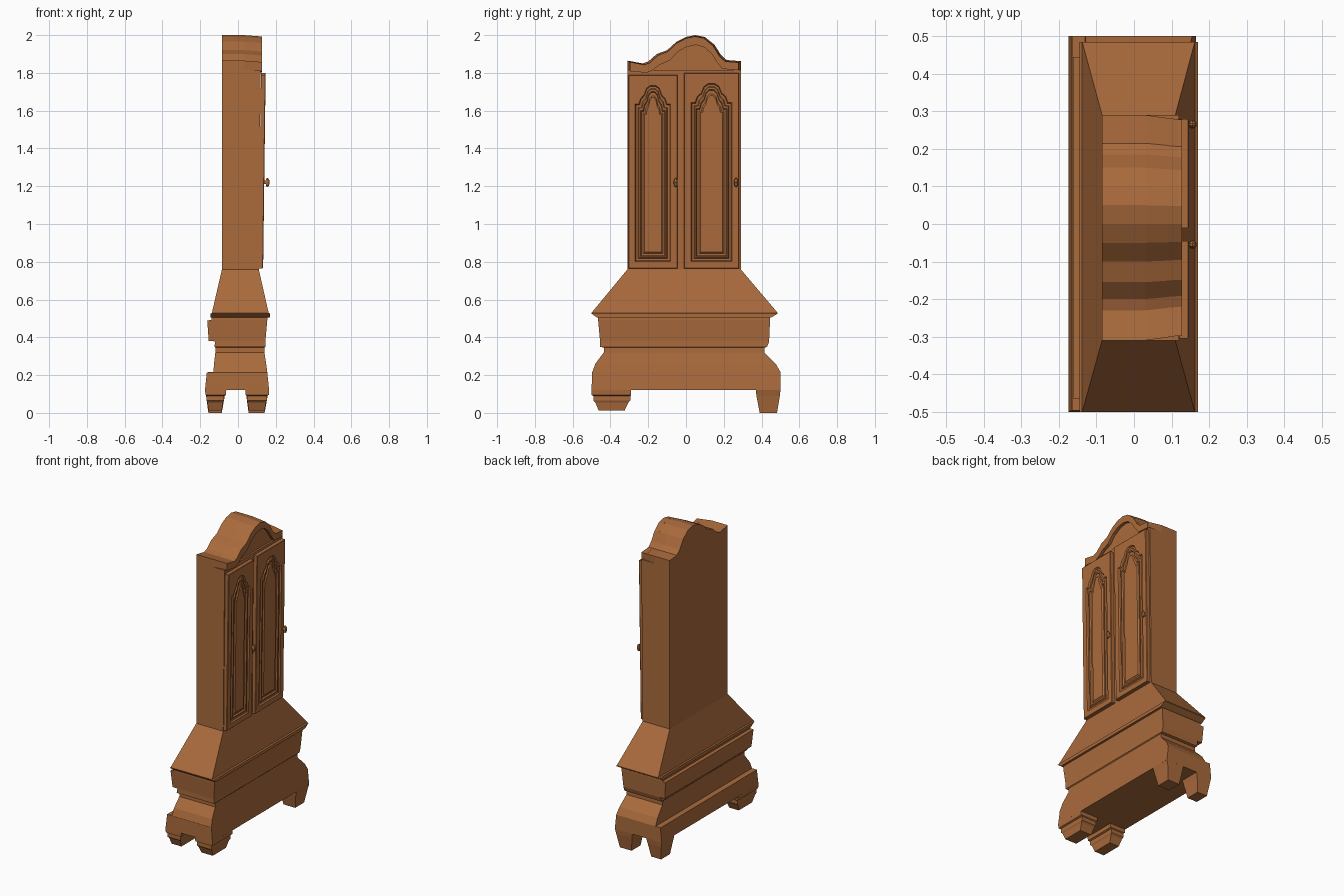
import bpy, bmesh, math

wood = bpy.data.materials.new("warm brown wood")
wood.diffuse_color = (0.40, 0.145, 0.045, 1)


def loft(name, loops, cap_start=True, cap_end=True):
    """Skin a series of closed loops with equal point counts."""
    bm = bmesh.new()
    rings = [[bm.verts.new(p) for p in lp] for lp in loops]
    n = len(rings[0])
    for a, b in zip(rings, rings[1:]):
        for i in range(n):
            j = (i + 1) % n
            bm.faces.new((a[i], a[j], b[j], b[i]))
    if cap_start:
        bm.faces.new(rings[0][::-1])
    if cap_end:
        bm.faces.new(rings[-1])
    bmesh.ops.recalc_face_normals(bm, faces=bm.faces)
    me = bpy.data.meshes.new(name)
    bm.to_mesh(me)
    bm.free()
    me.materials.append(wood)
    ob = bpy.data.objects.new(name, me)
    bpy.context.collection.objects.link(ob)
    return ob


def rect_stack(name, rings):
    """Stack of rectangles: z, x0, x1, y0, y1."""
    return loft(name, [[(x0, y0, z), (x1, y0, z), (x1, y1, z), (x0, y1, z)]
                       for z, x0, x1, y0, y1 in rings])


# Flared base chest with ledges and waist
rect_stack("base_chest", [
    (0.12, -0.175, 0.165, -0.50, 0.50),
    (0.215, -0.165, 0.155, -0.497, 0.50),
    (0.216, -0.13, 0.155, -0.496, 0.50),
    (0.26, -0.127, 0.149, -0.48, 0.475),
    (0.32, -0.12, 0.14, -0.435, 0.415),
    (0.345, -0.12, 0.14, -0.435, 0.415),
    (0.35, -0.125, 0.145, -0.455, 0.43),
    (0.379, -0.12, 0.145, -0.455, 0.44),
    (0.38, -0.155, 0.145, -0.455, 0.44),
    (0.49, -0.163, 0.155, -0.465, 0.445),
    (0.491, -0.14, 0.155, -0.465, 0.445),
    (0.505, -0.14, 0.155, -0.465, 0.445)])

# Moulding and sloping shoulder
rect_stack("shoulder", [
    (0.504, -0.145, 0.17, -0.47, 0.45),
    (0.525, -0.145, 0.17, -0.50, 0.485),
    (0.53, -0.138, 0.162, -0.50, 0.485),
    (0.76, -0.085, 0.11, -0.31, 0.29)])

# Tall upper case
rect_stack("upper_case", [
    (0.755, -0.085, 0.11, -0.31, 0.29),
    (1.815, -0.085, 0.12, -0.31, 0.29)])

# Feet: stepped wide pair at one end, tapered narrow pair at the other
for side, x0, x1 in (("back", -0.175, -0.062), ("front", 0.038, 0.165)):
    rect_stack(side + "_left_foot", [
        (0.121, x0, x1, -0.50, -0.29),
        (0.095, x0 + 0.003, x1 - 0.002, -0.50, -0.29),
        (0.09, x0 + 0.009, x1 - 0.012, -0.49, -0.295),
        (0.065, x0 + 0.009, x1 - 0.012, -0.49, -0.295),
        (0.055, x0 + 0.012, x1 - 0.017, -0.48, -0.305),
        (0.012, x0 + 0.02, x1 - 0.024, -0.462, -0.325)])
    rect_stack(side + "_right_foot", [
        (0.121, x0, x1, 0.37, 0.50),
        (0.09, x0 + 0.006, x1 - 0.008, 0.373, 0.497),
        (0.0, x0 + 0.018, x1 - 0.024, 0.39, 0.482)])

# Arched crown: outer and inner edge of the moulding
outer = [(-0.31, 1.865), (-0.23, 1.85), (-0.20, 1.86), (-0.155, 1.90),
         (-0.10, 1.92), (-0.05, 1.965), (0.0, 1.99), (0.05, 2.0),
         (0.10, 1.99), (0.15, 1.95), (0.185, 1.895), (0.215, 1.868), (0.29, 1.862)]
inner = [(-0.31, 1.815), (-0.215, 1.808), (-0.185, 1.82), (-0.145, 1.85),
         (-0.09, 1.872), (-0.045, 1.918), (0.0, 1.943), (0.055, 1.955),
         (0.10, 1.943), (0.14, 1.91), (0.17, 1.865), (0.20, 1.828), (0.29, 1.822)]


def section(pts, x, s=1.0, dz=0.0):
    return [(x, y * s, z + dz) for y, z in pts]


solid = outer + [(0.29, 1.80), (-0.31, 1.80)]
loft("crown", [section(solid, -0.085), section(solid, 0.03),
               section(solid, 0.108, 0.965, -0.006)])
band = outer + inner[::-1]
loft("crown_moulding", [section(band, 0.09, 0.97, -0.004), section(band, 0.118, 0.96, -0.007),
                        section(band, 0.128, 0.96, -0.007)])

# Doors: nested arched outlines stepping in and out
ARCH = [(0.8, 0.0), (0.7, 0.3), (0.5, 0.5), (0.36, 0.85), (0.15, 1.0)]
ARCH = ARCH + [(0.0, 1.0)] + [(-t, h) for t, h in reversed(ARCH)]


def door(name, y0, y1, z0, z1):
    c = (y0 + y1) / 2

    def outline(inset, depth, arch, drop=0.0):
        w = (y1 - y0) / 2 - inset
        top = z1 - inset - drop - arch
        yz = [(c - w, z0 + inset), (c + w, z0 + inset), (c + w, top)]
        yz += [(c + t * w, top + h * arch) for t, h in ARCH]
        yz.append((c - w, top))
        return [(0.133 + depth + 0.013 * (z - 0.76), y, z) for y, z in yz]

    steps = [(0, -0.025, 0), (0, -0.003, 0), (0.003, 0, 0),
             (0.036, 0, 0.10, 0.02), (0.041, -0.009, 0.10, 0.02),
             (0.052, -0.009, 0.10, 0.02), (0.057, -0.002, 0.10, 0.02),
             (0.064, -0.002, 0.10, 0.025), (0.069, -0.010, 0.10, 0.025),
             (0.078, -0.010, 0.09, 0.035), (0.086, -0.003, 0.09, 0.035)]
    return loft(name, [outline(*s) for s in steps])


door("left_door", -0.305, -0.045, 0.765, 1.79)
door("right_door", -0.01, 0.28, 0.765, 1.80)


# Door knobs: stem and rounded head turned along x
def knob(name, y):
    prof = [(0.125, 0.4), (0.147, 0.4), (0.149, 0.85), (0.156, 1.0), (0.163, 0.8), (0.167, 0.3)]
    loft(name, [[(x, y + 0.011 * r * math.cos(a * math.pi / 5),
                  1.22 + 0.025 * r * math.sin(a * math.pi / 5)) for a in range(10)]
                for x, r in prof])


knob("left_knob", -0.055)
knob("right_knob", 0.265)
